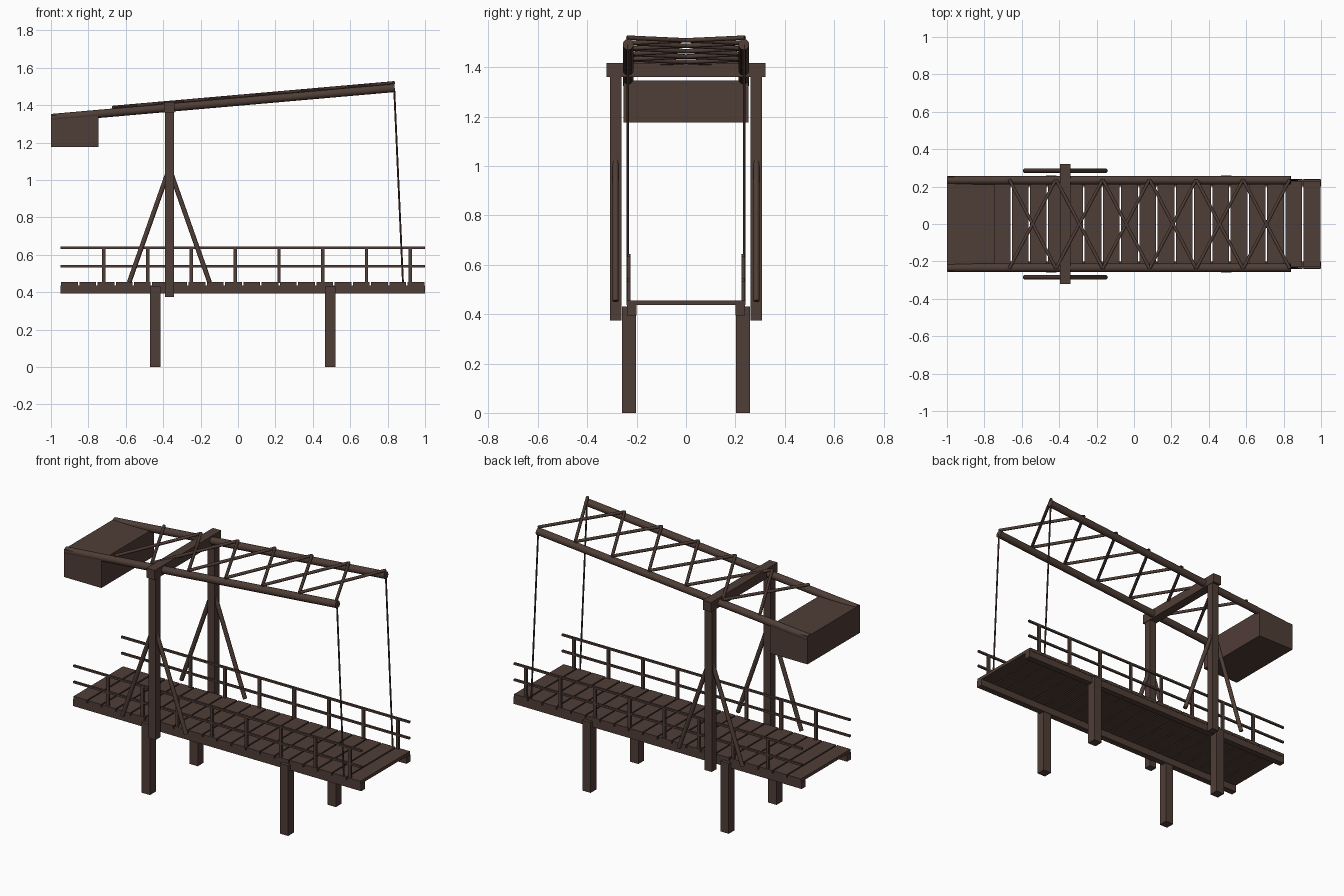
import bpy, math
from mathutils import Vector

if "Cube" in bpy.data.objects:
    bpy.data.objects.remove(bpy.data.objects["Cube"])

wood = bpy.data.materials.new("dark brown wood")
wood.diffuse_color = (0.078, 0.047, 0.037, 1)
wood.use_nodes = True
wood.node_tree.nodes["Principled BSDF"].inputs["Base Color"].default_value = wood.diffuse_color


def finish(name):
    ob = bpy.context.object
    ob.name = name
    ob.data.materials.append(wood)
    return ob


def box(name, x, y, z):
    """Box from (min, max) ranges."""
    r = (x, y, z)
    bpy.ops.mesh.primitive_cube_add(size=1, location=[(a + b) / 2 for a, b in r])
    ob = finish(name)
    ob.scale = [b - a for a, b in r]
    bpy.ops.object.transform_apply(location=False, rotation=False, scale=True)
    return ob


def rod(name, a, b, radius, sides=12):
    """Round bar between two points."""
    a, b = Vector(a), Vector(b)
    d = b - a
    bpy.ops.mesh.primitive_cylinder_add(vertices=sides, radius=radius, depth=d.length,
                                        location=(a + b) / 2)
    ob = finish(name)
    ob.rotation_mode = 'QUATERNION'
    ob.rotation_quaternion = d.to_track_quat('Z', 'Y')
    bpy.ops.object.shade_smooth_by_angle(angle=math.radians(40))
    return ob


def span(c, half):
    return (c - half, c + half)


SLOPE = math.tan(math.radians(5))


def beam_z(x):
    """Height of the tilted balance beam axis."""
    return 1.387 + (x + 0.365) * SLOPE


# Deck planks
PITCH = 1.95 / 20
for i in range(20):
    x0 = -0.95 + i * PITCH
    box(f"deck_plank_{i}", (x0 + 0.004, x0 + PITCH - 0.004), (-0.24, 0.24), (0.436, 0.455))

for s, side in ((-1, "front"), (1, "back")):
    # Deck girder and piles
    box(f"{side}_deck_girder", (-0.95, 1.0), span(s * 0.219, 0.019), (0.394, 0.437))
    for j, x in enumerate((-0.4425, 0.4925)):
        box(f"{side}_pile_{j}", span(x, 0.028), span(s * 0.231, 0.028), (0, 0.43))

    # Railing
    for z, part in ((0.638, "top"), (0.539, "middle")):
        box(f"{side}_{part}_rail", (-0.95, 1.0), span(s * 0.231, 0.006), span(z, 0.006))
    for i in range(8):
        x = -0.717 + i * 0.234
        box(f"{side}_rail_post_{i}", span(x, 0.009), span(s * 0.231, 0.007), (0.45, 0.638))

    # Tower post with two braces
    box(f"{side}_tower_post", span(-0.366, 0.024), span(s * 0.285, 0.023), (0.375, 1.37))
    for k in (-1, 1):
        rod(f"{side}_brace_{k}", (-0.367 + k * 0.215, s * 0.285, 0.453),
            (-0.367 + k * 0.008, s * 0.285, 1.04), 0.0125)

    # Balance beam and hanging cable
    rod(f"{side}_balance_beam", (-0.998, s * 0.234, beam_z(-0.998)),
        (0.838, s * 0.234, beam_z(0.838)), 0.022, 16)
    rod(f"{side}_cable", (0.835, s * 0.236, beam_z(0.835)),
        (0.882, s * 0.236, 0.45), 0.005, 8)

# Crossbeam and counterweight
box("tower_crossbeam", span(-0.367, 0.028), (-0.322, 0.322), (1.36, 1.418))
box("counterweight", (-1.0, -0.747), (-0.254, 0.254), (1.176, 1.346))

# Crossed lattice bars lying on the balance beams
for i in range(6):
    xa, xb = -0.667 + i * 0.25, -0.417 + i * 0.25
    for s in (-1, 1):
        rod(f"lattice_bar_{i}_{s}", (xa, -s * 0.238, beam_z(xa) + 0.028),
            (xb, s * 0.238, beam_z(xb) + 0.028), 0.009, 10)
